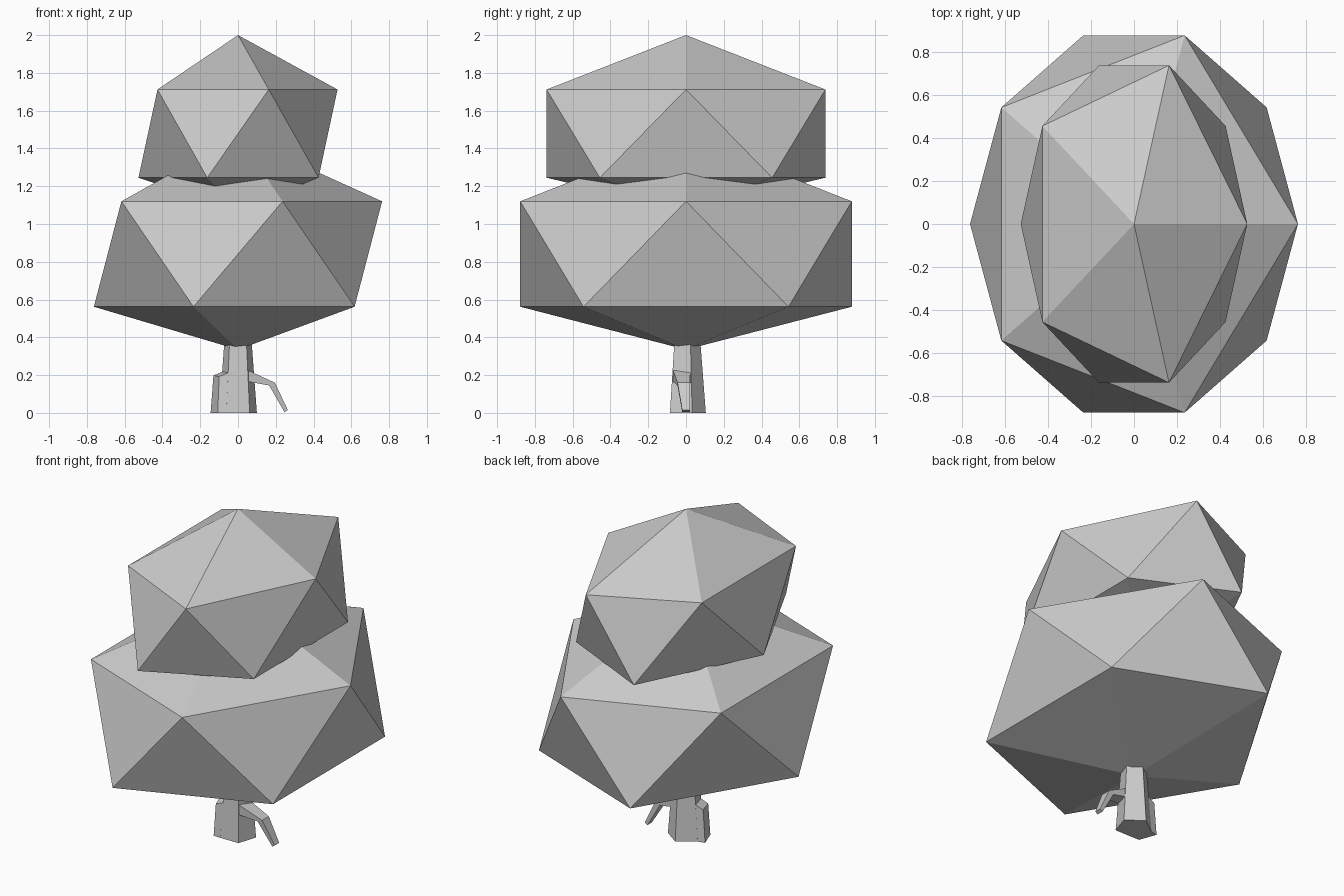
import bpy, bmesh, math
from mathutils import Vector

if "Cube" in bpy.data.objects:
    bpy.data.objects.remove(bpy.data.objects["Cube"])

grey = bpy.data.materials.new("plain grey")
grey.diffuse_color = (0.6, 0.6, 0.6, 1)
grey.use_nodes = True
grey.node_tree.nodes["Principled BSDF"].inputs["Base Color"].default_value = grey.diffuse_color


def make(name, verts, faces):
    """Flat-shaded mesh object with outward normals."""
    bm = bmesh.new()
    vs = [bm.verts.new(v) for v in verts]
    for f in faces:
        bm.faces.new([vs[i] for i in f])
    bmesh.ops.recalc_face_normals(bm, faces=bm.faces)
    me = bpy.data.meshes.new(name)
    bm.to_mesh(me)
    bm.free()
    me.materials.append(grey)
    ob = bpy.data.objects.new(name, me)
    bpy.context.collection.objects.link(ob)
    return ob


def ring(rx, ry, z, n=5, start=0.0):
    return [Vector((rx * math.cos(start + math.tau * i / n),
                    ry * math.sin(start + math.tau * i / n), z)) for i in range(n)]


def loft(name, loops):
    """Skin a list of equal-length loops and cap both ends."""
    n = len(loops[0])
    faces = [[k * n + i, k * n + (i + 1) % n, (k + 1) * n + (i + 1) % n, (k + 1) * n + i]
             for k in range(len(loops) - 1) for i in range(n)]
    last = (len(loops) - 1) * n
    faces += [list(range(n))[::-1], list(range(last, last + n))]
    return make(name, [v for l in loops for v in l], faces)


def foliage(name, rx, ry, z_bottom, z_low, z_high, z_top):
    """Stretched icosahedron with a flattened underside."""
    verts = [(0, 0, z_top)] + ring(rx, ry, z_high) \
        + ring(rx, ry, z_low, start=math.pi / 5) + [(0, 0, z_bottom)]
    faces = []
    for i in range(5):
        j = (i + 1) % 5
        a, b, c, d = 1 + i, 1 + j, 6 + i, 6 + j
        faces += [(0, a, b), (a, c, b), (b, c, d), (11, d, c)]
    return make(name, verts, faces)


# Two foliage clumps
foliage("lower_foliage", 0.763, 0.923, 0.335, 0.562, 1.12, 1.465)
foliage("upper_foliage", 0.527, 0.776, 1.07, 1.245, 1.712, 2.0)

# Five-sided tapering trunk, one corner to the back
loft("trunk", [ring(r, r, z, start=math.pi / 2) for r, z in ((0.105, 0), (0.078, 0.35), (0.074, 0.42))])

# Root block on the left trunk face
loft("left_root", [
    [(-0.062, -0.085, 0), (-0.107, -0.083, 0), (-0.145, 0.022, 0), (-0.1, 0.032, 0)],
    [(-0.052, -0.071, 0.212), (-0.1, -0.072, 0.193), (-0.13, 0.02, 0.198), (-0.083, 0.027, 0.218)],
])

# Drooping branch on the right: (top x, top z, bottom x, bottom z, y min, y max)
sections = [(0.055, 0.225, 0.055, 0.165, -0.068, 0.024),
            (0.195, 0.160, 0.165, 0.145, -0.045, 0.020),
            (0.264, 0.015, 0.246, 0.004, -0.020, 0.022)]
loft("right_branch", [[(tx, y0, tz), (tx, y1, tz), (bx, y1, bz), (bx, y0, bz)]
                      for tx, tz, bx, bz, y0, y1 in sections])
